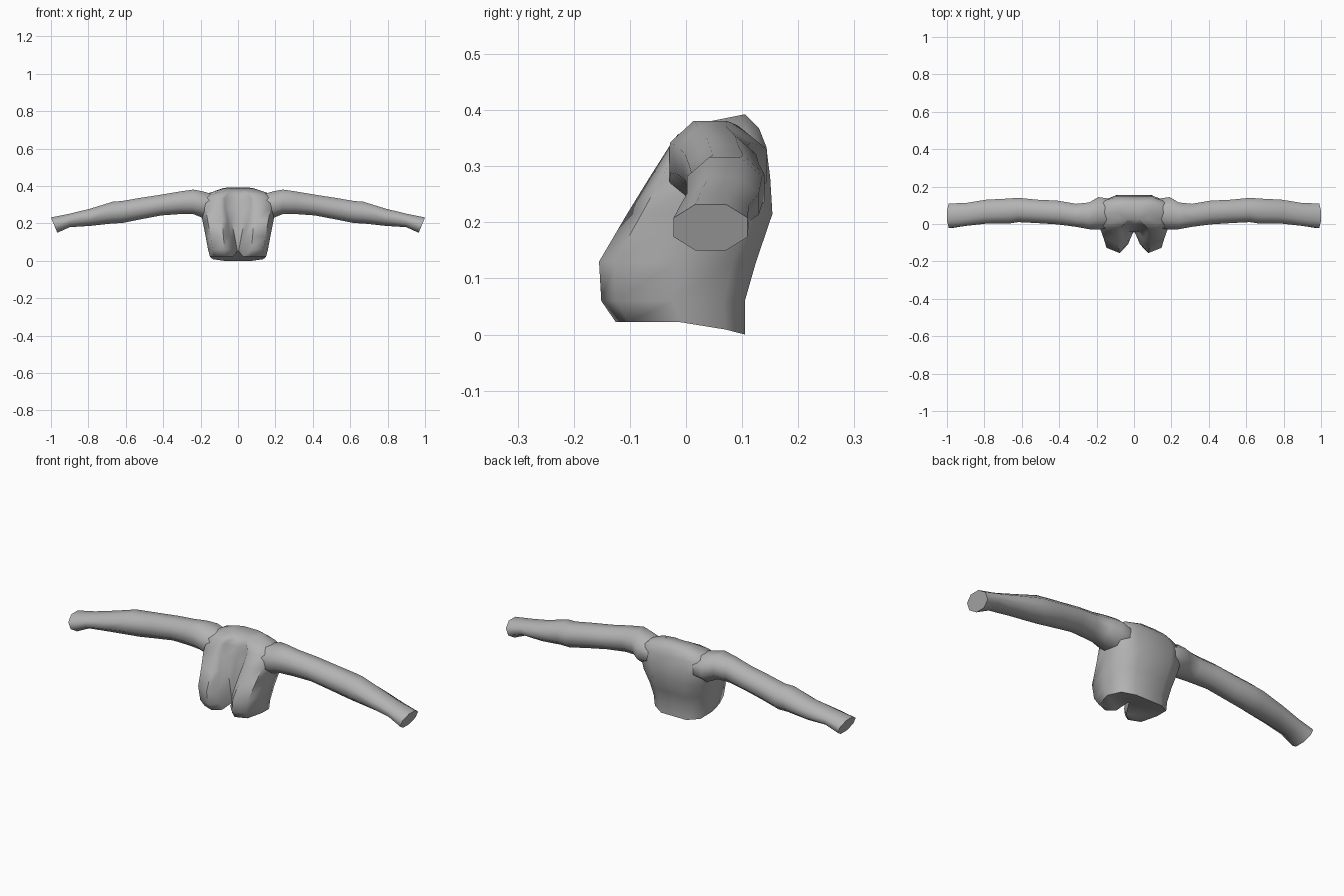
import bpy, bmesh, math

if "Cube" in bpy.data.objects:
    bpy.data.objects.remove(bpy.data.objects["Cube"])

cloth = bpy.data.materials.new("grey cloth")
cloth.diffuse_color = (0.45, 0.45, 0.45, 1)
cloth.use_nodes = True
cloth.node_tree.nodes["Principled BSDF"].inputs["Base Color"].default_value = cloth.diffuse_color


def loft(name, rings):
    """Skin a list of closed rings and cap both ends."""
    bm = bmesh.new()
    rows = [[bm.verts.new(p) for p in ring] for ring in rings]
    n = len(rows[0])
    for a, b in zip(rows, rows[1:]):
        for i in range(n):
            j = (i + 1) % n
            bm.faces.new((a[i], a[j], b[j], b[i]))
    bm.faces.new(rows[0][::-1])
    bm.faces.new(rows[-1])
    bmesh.ops.triangulate(bm, faces=[f for f in bm.faces if len(f.verts) > 4])
    bmesh.ops.recalc_face_normals(bm, faces=bm.faces)
    mesh = bpy.data.meshes.new(name)
    bm.to_mesh(mesh)
    bm.free()
    mesh.materials.append(cloth)
    ob = bpy.data.objects.new(name, mesh)
    bpy.context.collection.objects.link(ob)
    bpy.ops.object.select_all(action='DESELECT')
    ob.select_set(True)
    bpy.context.view_layer.objects.active = ob
    bpy.ops.object.shade_smooth_by_angle(angle=math.radians(60))
    return ob


def torso_ring(z, w, yf, yc, yb, hem=False, tilt=0.0):
    """Cross-section with an open front cleft, two lapels and a rounded back."""
    peak = 0.45 * w
    lx = 0.3 * w * max(0.08, min(1, (z - 0.03) / 0.3))
    mid = (yf + yb) / 2
    half = [(0, yc), (lx, yc),
            (lx + 0.4 * (peak - lx), yc * 0.4 + yf * 0.6),
            (peak, yf), (0.85 * w, yf + 0.1 * (yb - yf)),
            (w, mid), (0.9 * w, yb - 0.15 * (yb - yf)),
            (0.5 * w, yb), (0, yb)]
    ring = half + [(-x, y) for x, y in half[-2:0:-1]]
    out = []
    for x, y in ring:
        h = z + tilt * (y - mid)
        if hem:     # hem rises at the front opening and drops at the back
            h = 0.05 if abs(x) < 0.02 and y < 0 else 0.022
            if y > 0.02:
                h = 0.022 * max(0, (yb - y) / (yb - 0.02))
        out.append((x, y, h))
    return out


# Jacket body: height, half width, front, cleft, back
body = [torso_ring(0.02, 0.150, -0.125, -0.040, 0.105, hem=True),
        torso_ring(0.060, 0.160, -0.151, -0.045, 0.105),
        torso_ring(0.130, 0.173, -0.155, -0.042, 0.125),
        torso_ring(0.215, 0.190, -0.105, -0.035, 0.154),
        torso_ring(0.280, 0.205, -0.065, -0.025, 0.150),
        torso_ring(0.335, 0.200, -0.030, -0.010, 0.143),
        torso_ring(0.362, 0.160, -0.015, 0.000, 0.130, tilt=0.08),
        torso_ring(0.384, 0.085, 0.020, 0.025, 0.105, tilt=0.2)]
loft("jacket_body", body)

# Sleeve: x, top, bottom, front, back, slant of the section
stations = [(0.13, 0.355, 0.235, -0.020, 0.135, 0),
            (0.19, 0.372, 0.230, -0.030, 0.144, 0),
            (0.24, 0.381, 0.250, -0.028, 0.115, 0),
            (0.31, 0.371, 0.250, -0.015, 0.108, 0),
            (0.41, 0.354, 0.243, -0.002, 0.125, 0),
            (0.52, 0.337, 0.222, 0.005, 0.130, 0),
            (0.62, 0.320, 0.202, 0.010, 0.140, 0),
            (0.67, 0.316, 0.200, 0.002, 0.136, 0),
            (0.79, 0.279, 0.187, 0.002, 0.130, 0),
            (0.90, 0.252, 0.180, -0.010, 0.112, 0),
            (0.983, 0.232, 0.150, -0.022, 0.110, 0.017)]
SIDES = 8
rings = []
for x, zt, zb, yf, yb, slant in stations:
    ring = []
    for i in range(SIDES):
        a = 2 * math.pi * (i + 0.5) / SIDES
        s = 1 / math.cos(math.pi / SIDES)
        u, v = s * math.cos(a), s * math.sin(a)
        ring.append((x + slant * v, (yf + yb) / 2 + u * (yb - yf) / 2,
                     (zt + zb) / 2 + v * (zt - zb) / 2))
    rings.append(ring)
loft("right_sleeve", rings)
loft("left_sleeve", [[(-x, y, z) for x, y, z in r] for r in rings])
